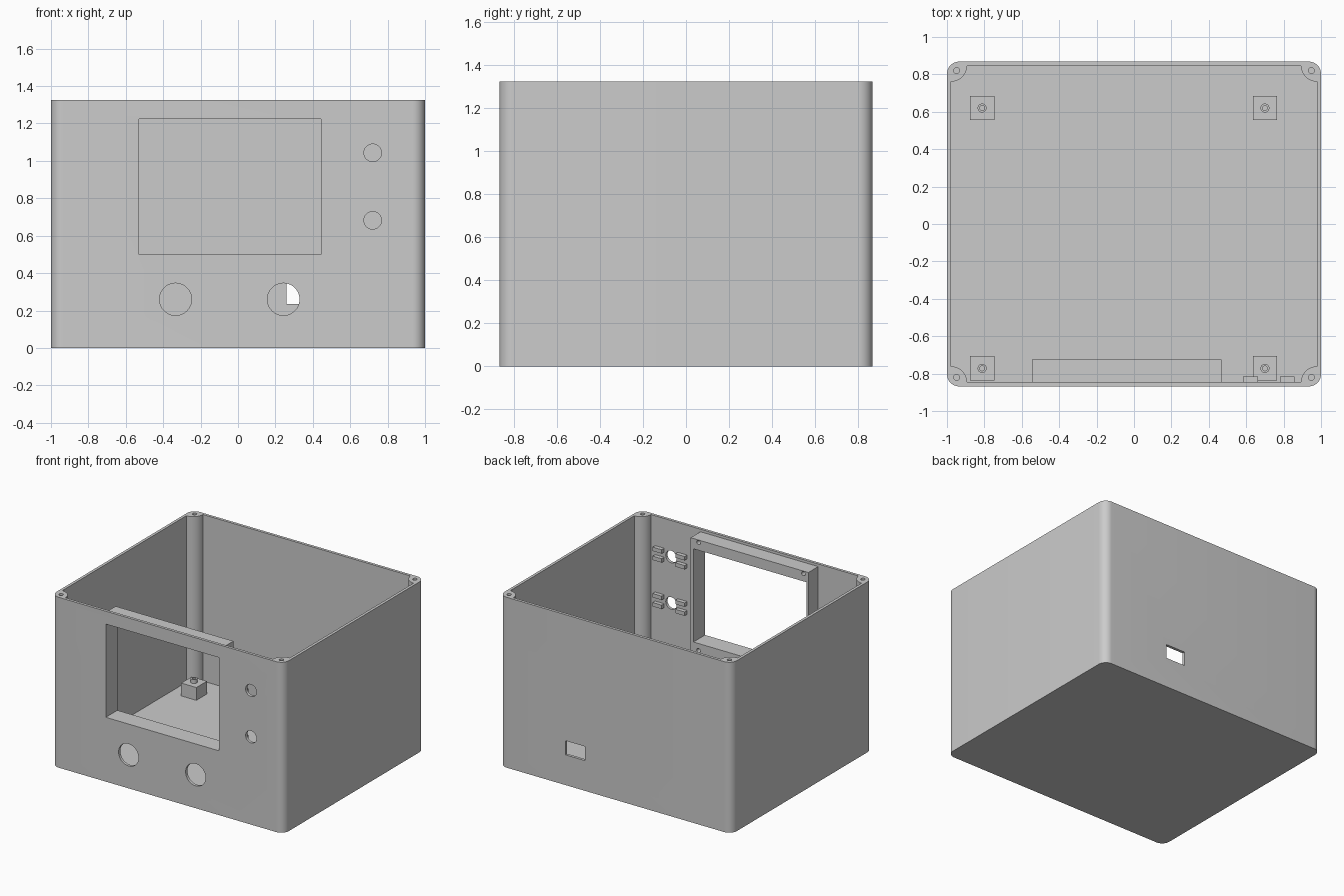
import bpy, bmesh
from math import pi, cos, sin
from mathutils import Matrix, Vector

default = bpy.data.objects.get("Cube")
if default:
    bpy.data.objects.remove(default, do_unlink=True)

# Main dimensions
HX, HY, H = 1.0, 0.868, 1.325
WALL, FLOOR = 0.022, 0.03
IX, IY = HX - WALL, HY - WALL

grey = bpy.data.materials.new("grey plastic")
grey.use_nodes = True
grey.diffuse_color = (0.6, 0.6, 0.6, 1)
grey.node_tree.nodes["Principled BSDF"].inputs["Base Color"].default_value = (0.6, 0.6, 0.6, 1)


def add_object(name, bm):
    bmesh.ops.recalc_face_normals(bm, faces=bm.faces)
    mesh = bpy.data.meshes.new(name)
    bm.to_mesh(mesh)
    bm.free()
    mesh.materials.append(grey)
    obj = bpy.data.objects.new(name, mesh)
    bpy.context.collection.objects.link(obj)
    return obj


def prism(name, outline, z0, z1):
    bm = bmesh.new()
    face = bm.faces.new([bm.verts.new((x, y, z0)) for x, y in outline])
    top = bmesh.ops.extrude_face_region(bm, geom=[face])["geom"]
    bmesh.ops.translate(bm, vec=(0, 0, z1 - z0),
                        verts=[v for v in top if isinstance(v, bmesh.types.BMVert)])
    return add_object(name, bm)


def box(name, x0, x1, y0, y1, z0, z1):
    return prism(name, [(x0, y0), (x1, y0), (x1, y1), (x0, y1)], z0, z1)


def cylinder(name, centre, radius, depth, axis="Z", sides=32):
    turn = Matrix.Rotation(pi / 2, 4, "X") if axis == "Y" else Matrix()
    bm = bmesh.new()
    bmesh.ops.create_cone(bm, cap_ends=True, segments=sides, radius1=radius, radius2=radius,
                          depth=depth, matrix=Matrix.Translation(Vector(centre)) @ turn)
    return add_object(name, bm)


def corner_outline(cx, cy, radius, steps, concave=False):
    """Rectangle outline whose corners are rounded outwards or scooped inwards."""
    points = []
    for quarter, (sx, sy) in enumerate([(1, 1), (-1, 1), (-1, -1), (1, -1)]):
        for i in range(steps + 1):
            t = i / steps * pi / 2
            if concave:
                a = quarter * pi / 2 + 1.5 * pi - t
            else:
                a = quarter * pi / 2 + t
            points.append((sx * cx + radius * cos(a), sy * cy + radius * sin(a)))
    return points


def cut(target, cutters):
    for cutter in cutters:
        mod = target.modifiers.new("cut", "BOOLEAN")
        mod.operation, mod.solver, mod.object = "DIFFERENCE", "EXACT", cutter
        bpy.context.view_layer.objects.active = target
        bpy.ops.object.modifier_apply(modifier=mod.name)
        bpy.data.objects.remove(cutter, do_unlink=True)


def smooth(obj):
    bpy.ops.object.select_all(action="DESELECT")
    obj.select_set(True)
    bpy.context.view_layer.objects.active = obj
    bpy.ops.object.shade_smooth_by_angle(angle=pi / 6)


# Display window and small control holes
WINDOW = (-0.53, 0.444, -1, -0.6, 0.5, 1.225)
BUTTON_X, BUTTON_Z = 0.72, (0.682, 1.043)
KNOB_X, KNOB_Z = (-0.334, 0.243), 0.26

# Enclosure: rounded shell, cavity that leaves corner screw posts
R = 0.065
enclosure = prism("enclosure", corner_outline(HX - R, HY - R, R, 12), 0, H)
cutters = [prism("cavity", corner_outline(IX, IY, 0.085, 12, concave=True), FLOOR, H + 0.2)]
cutters.append(box("window_cutter", *WINDOW))
for x in KNOB_X:
    cutters.append(cylinder("knob_cutter", (x, -HY, KNOB_Z), 0.086, 0.12, "Y", 48))
for z in BUTTON_Z:
    cutters.append(cylinder("button_cutter", (BUTTON_X, -HY, z), 0.047, 0.12, "Y"))
cutters.append(box("port_cutter", 0.26, 0.43, HY - 0.1, HY + 0.1, 0.235, 0.345))
for sx in (-1, 1):
    for sy in (-1, 1):
        cutters.append(cylinder("screw_cutter", (sx * 0.948, sy * 0.82, H), 0.016, 0.4, sides=20))
cut(enclosure, cutters)
smooth(enclosure)

# Deep frame behind the window with four screw holes
frame = box("display_frame", -0.545, 0.468, -IY, -0.725, 0.42, 1.305)
cutters = [box("frame_window_cutter", *WINDOW)]
for x in (-0.503, 0.4):
    for z in (0.445, 1.285):
        cutters.append(cylinder("frame_screw_cutter", (x, -0.725, z), 0.016, 0.14, "Y", 20))
cut(frame, cutters)
smooth(frame)

# Retaining ribs around the two button holes
for z in BUTTON_Z:
    for x0, x1 in ((0.583, 0.663), (0.78, 0.858)):
        for dz in (-0.035, 0.035):
            box("button_rib", x0, x1, -IY, -0.815, z + dz - 0.015, z + dz + 0.015)

# Board standoffs: square block with a hollow peg
for x in (-0.812, 0.7):
    for y in (-0.772, 0.62):
        s = 0.065
        box("standoff_block", x - s, x + s, y - s, y + s, FLOOR, 0.13)
        peg = cylinder("standoff_peg", (x, y, 0.145), 0.024, 0.03, sides=24)
        cut(peg, [cylinder("peg_cutter", (x, y, 0.16), 0.013, 0.056, sides=24)])
        smooth(peg)
